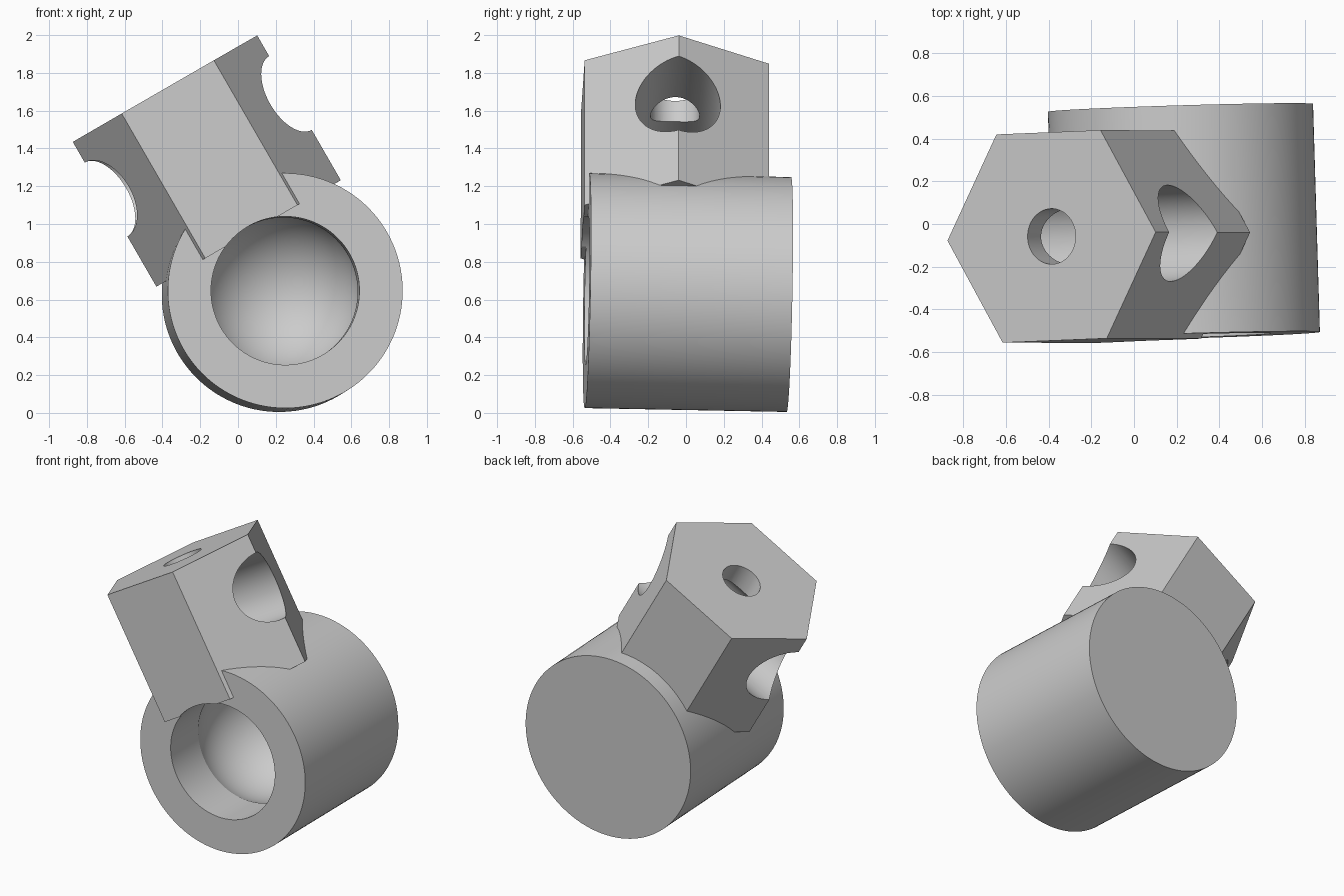
import bpy, bmesh, math
from mathutils import Matrix, Vector

cube = bpy.data.objects.get("Cube")
if cube:
    bpy.data.objects.remove(cube, do_unlink=True)

grey = bpy.data.materials.new("plain grey")
grey.use_nodes = True
GREY = (0.6, 0.6, 0.6, 1)
grey.diffuse_color = GREY
grey.node_tree.nodes["Principled BSDF"].inputs["Base Color"].default_value = GREY


def lathe(name, profile, steps, turn=Matrix()):
    """Spin a (radius, height) profile about z, then turn the solid into place."""
    bm = bmesh.new()
    verts = [bm.verts.new((r, 0, h)) for r, h in profile]
    edges = [bm.edges.new(pair) for pair in zip(verts, verts[1:])]
    bmesh.ops.spin(bm, geom=verts + edges, axis=(0, 0, 1), cent=(0, 0, 0),
                   angle=math.tau, steps=steps)
    bmesh.ops.remove_doubles(bm, verts=bm.verts, dist=0.0001)
    bmesh.ops.dissolve_limit(bm, angle_limit=0.01, verts=bm.verts, edges=bm.edges)
    bmesh.ops.recalc_face_normals(bm, faces=bm.faces)
    bm.transform(turn)
    mesh = bpy.data.meshes.new(name)
    bm.to_mesh(mesh)
    bm.free()
    mesh.materials.append(grey)
    obj = bpy.data.objects.new(name, mesh)
    bpy.context.collection.objects.link(obj)
    return obj


def rod(name, radius, low, high, steps, turn=Matrix()):
    return lathe(name, [(0, low), (radius, low), (radius, high), (0, high)], steps, turn)


def combine(target, tool, operation):
    mod = target.modifiers.new(tool.name, 'BOOLEAN')
    mod.operation, mod.solver, mod.object = operation, 'EXACT', tool
    bpy.context.view_layer.objects.active = target
    bpy.ops.object.modifier_apply(modifier=mod.name)
    bpy.data.objects.remove(tool, do_unlink=True)


# Local frame: y runs along the barrel, z along the hexagonal head
along_y = Matrix.Rotation(-math.pi / 2, 4, 'X')
head_shift = Matrix.Translation((0, -0.07, 0))
HALF = 0.535

# Round barrel and hexagonal head
body = rod("socket_joint", 0.622, -HALF, HALF, 128, along_y)
head = rod("hex_head", 0.564, 0.36, 1.245, 6, head_shift)
combine(body, head, 'UNION')

# Front bore ending in a spherical seat
bore, ball, centre = 0.393, 0.43, -0.045
start = math.acos(bore / ball)
profile = [(0, -1), (bore, -1)]
for i in range(33):
    a = -start + (math.pi / 2 + start) * i / 32
    profile.append((ball * math.cos(a), centre + ball * math.sin(a)))
combine(body, lathe("socket_cutter", profile, 96, along_y), 'DIFFERENCE')

# Cross hole through the head, and a small hole down from its end face
cross_turn = Matrix.Translation((0, -0.07, 0.893)) @ Matrix.Rotation(math.pi / 2, 4, 'Y')
combine(body, rod("cross_hole_cutter", 0.2255, -1, 1, 96, cross_turn), 'DIFFERENCE')
combine(body, rod("end_hole_cutter", 0.13, 0.9, 1.5, 64, head_shift), 'DIFFERENCE')

# Tilt the finished part into its pose
v = Vector((-0.03, 1, -0.019)).normalized()
u = Vector((0.866, 0.0355, 0.5))
u = (u - v * u.dot(v)).normalized()
pose = Matrix((u, v, u.cross(v))).transposed().to_4x4()
body.matrix_world = Matrix.Translation((0.234, 0.01, 0.637)) @ pose

bpy.ops.object.select_all(action='DESELECT')
body.select_set(True)
bpy.context.view_layer.objects.active = body
bpy.ops.object.shade_smooth_by_angle(angle=math.radians(20))
